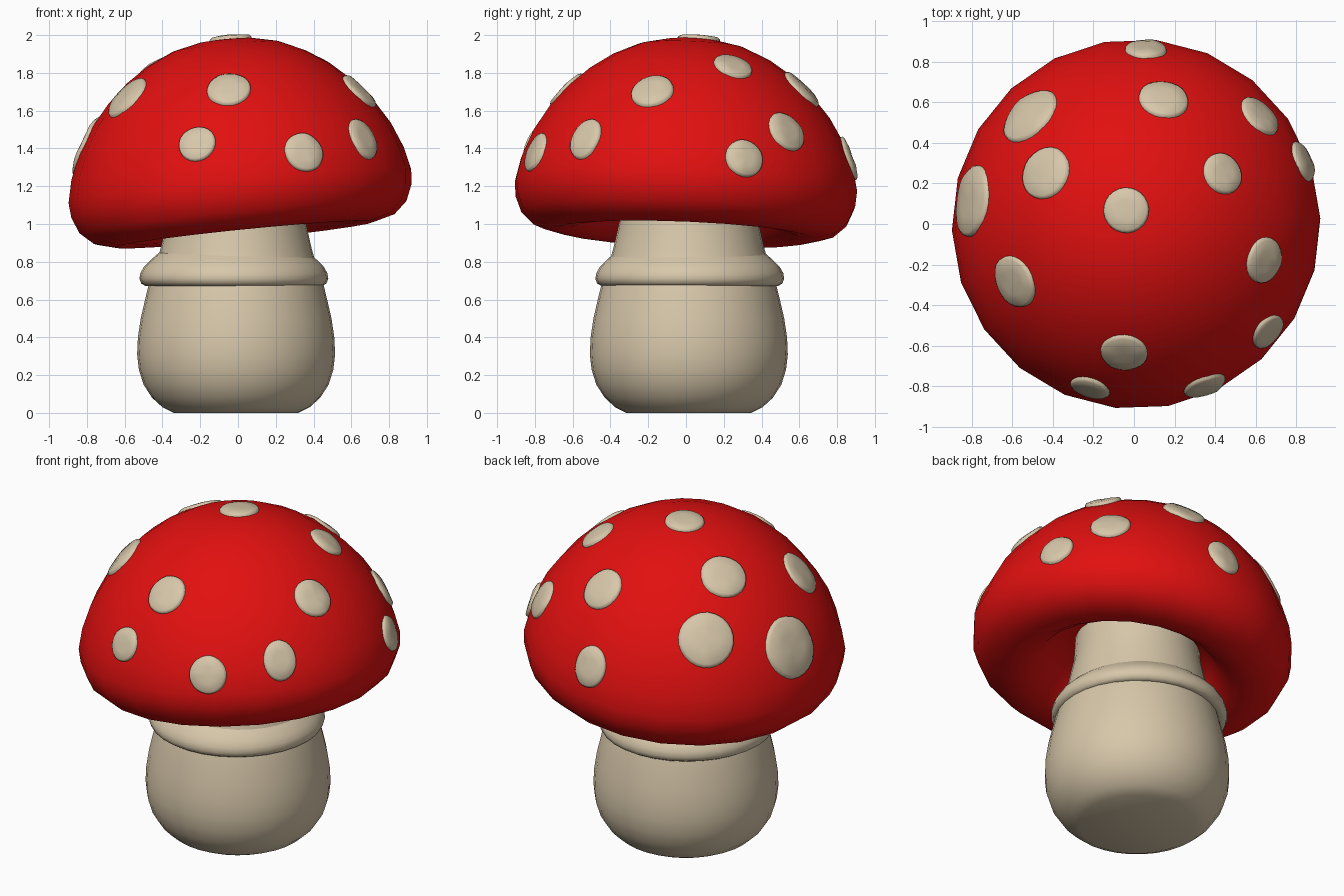
import bpy, bmesh, math
from mathutils import Matrix, Vector
from mathutils.bvhtree import BVHTree

cube = bpy.data.objects.get("Cube")
if cube:
    bpy.data.objects.remove(cube, do_unlink=True)


def material(name, rgb):
    mat = bpy.data.materials.new(name)
    mat.use_nodes = True
    mat.diffuse_color = (*rgb, 1)
    bsdf = mat.node_tree.nodes["Principled BSDF"]
    bsdf.inputs["Base Color"].default_value = (*rgb, 1)
    bsdf.inputs["Roughness"].default_value = 0.6
    return mat


red = material("red", (0.76, 0.005, 0.005))
cream = material("cream", (0.68, 0.57, 0.40))


def finish(bm, name, mat, angle=50):
    bmesh.ops.recalc_face_normals(bm, faces=bm.faces)
    mesh = bpy.data.meshes.new(name)
    bm.to_mesh(mesh)
    bm.free()
    mesh.materials.append(mat)
    obj = bpy.data.objects.new(name, mesh)
    bpy.context.collection.objects.link(obj)
    bpy.ops.object.select_all(action="DESELECT")
    obj.select_set(True)
    bpy.context.view_layer.objects.active = obj
    bpy.ops.object.shade_smooth_by_angle(angle=math.radians(angle))
    return obj


def lathe(profile, sides, transform):
    """Spin a radius-height profile about z, then place it."""
    bm = bmesh.new()
    verts = [bm.verts.new((r, 0, z)) for r, z in profile]
    edges = [bm.edges.new(pair) for pair in zip(verts, verts[1:])]
    bmesh.ops.spin(bm, geom=verts + edges, cent=(0, 0, 0), axis=(0, 0, 1),
                   angle=math.tau, steps=sides)
    bmesh.ops.remove_doubles(bm, verts=bm.verts, dist=0.0005)
    bmesh.ops.transform(bm, matrix=transform, verts=bm.verts)
    bmesh.ops.recalc_face_normals(bm, faces=bm.faces)
    return bm


# Bulbous stem with a flat foot
stem_profile = [(0, 0), (.33, 0), (.39, .03), (.445, .08), (.49, .15), (.515, .23),
                (.524, .31), (.52, .4), (.505, .5), (.482, .6), (.46, .69),
                (.42, .8), (.4, .87), (.382, .95), (.36, 1.05), (.35, 1.2), (0, 1.2)]
finish(lathe(stem_profile, 32, Matrix.Translation((-.01, .015, 0))), "stem", cream)

# Flared collar around the neck
collar_profile = [(.38, .86), (.405, .84), (.44, .81), (.475, .775), (.495, .74),
                  (.5, .71), (.49, .685), (.47, .673), (.43, .68)]
finish(lathe(collar_profile, 32, Matrix.Translation((-.022, .02, 0))), "collar", cream)

# Leaning cap with a rolled rim and hollow underside
lean = (Matrix.Translation((.01, 0, 1.2)) @ Matrix.Rotation(-.1, 4, "Y")
        @ Matrix.Rotation(-.04, 4, "X") @ Matrix.Rotation(math.radians(2), 4, "Z"))
cap_profile = [(0, .785), (.14, .776), (.28, .745), (.42, .682), (.54, .602), (.65, .502),
               (.75, .385), (.83, .255), (.885, .12), (.912, 0), (.905, -.08),
               (.87, -.165), (.8, -.228), (.69, -.257), (.6, -.245), (.53, -.2),
               (.47, -.13), (.42, -.07), (.33, -.04)]
cap_bm = lathe(cap_profile, 22, lean)
surface = BVHTree.FromBMesh(cap_bm)
finish(cap_bm, "cap", red, 80)


def add_spot(name, centre, radius, squash=1.0):
    """Raised disc that follows the curve of the cap."""
    centre, normal, _, _ = surface.find_nearest(Vector(centre))
    side = Vector((0, 0, 1)).cross(normal).normalized()
    up = normal.cross(side)
    bm = bmesh.new()
    middle = bm.verts.new(centre + normal * .02)
    previous = None
    for scale, lift in ((.45, .021), (.88, .018), (.97, .01), (1, -.012)):
        ring = []
        for i in range(24):
            a = math.tau * i / 24
            p = centre + (side * math.cos(a) * squash + up * math.sin(a)) * radius * scale
            hit, _, _, _ = surface.find_nearest(p)
            ring.append(bm.verts.new(hit + normal * lift))
        for i in range(24):
            j = (i + 1) % 24
            if previous:
                bm.faces.new((previous[i], ring[i], ring[j], previous[j]))
            else:
                bm.faces.new((middle, ring[i], ring[j]))
        previous = ring
    finish(bm, name, cream)


# Spots scattered over the cap: centre, radius, width factor
spots = [
    ((-.04, .07, 2), .115), ((.15, .63, 1.73), .127), ((.62, .53, 1.49), .118),
    ((.84, .31, 1.35), .108), ((.44, .25, 1.84), .108), ((.06, .87, 1.35), .125, .85),
    ((.65, -.18, 1.71), .118), ((.66, -.53, 1.45), .12, .8), ((.35, -.79, 1.38), .112),
    ((-.05, -.63, 1.71), .12), ((-.22, -.82, 1.43), .102), ((-.6, -.29, 1.68), .137),
    ((-.45, .26, 1.83), .138), ((-.58, .59, 1.6), .165), ((-.84, .12, 1.43), .185),
]
for number, spot in enumerate(spots, 1):
    add_spot(f"spot_{number}", *spot)
